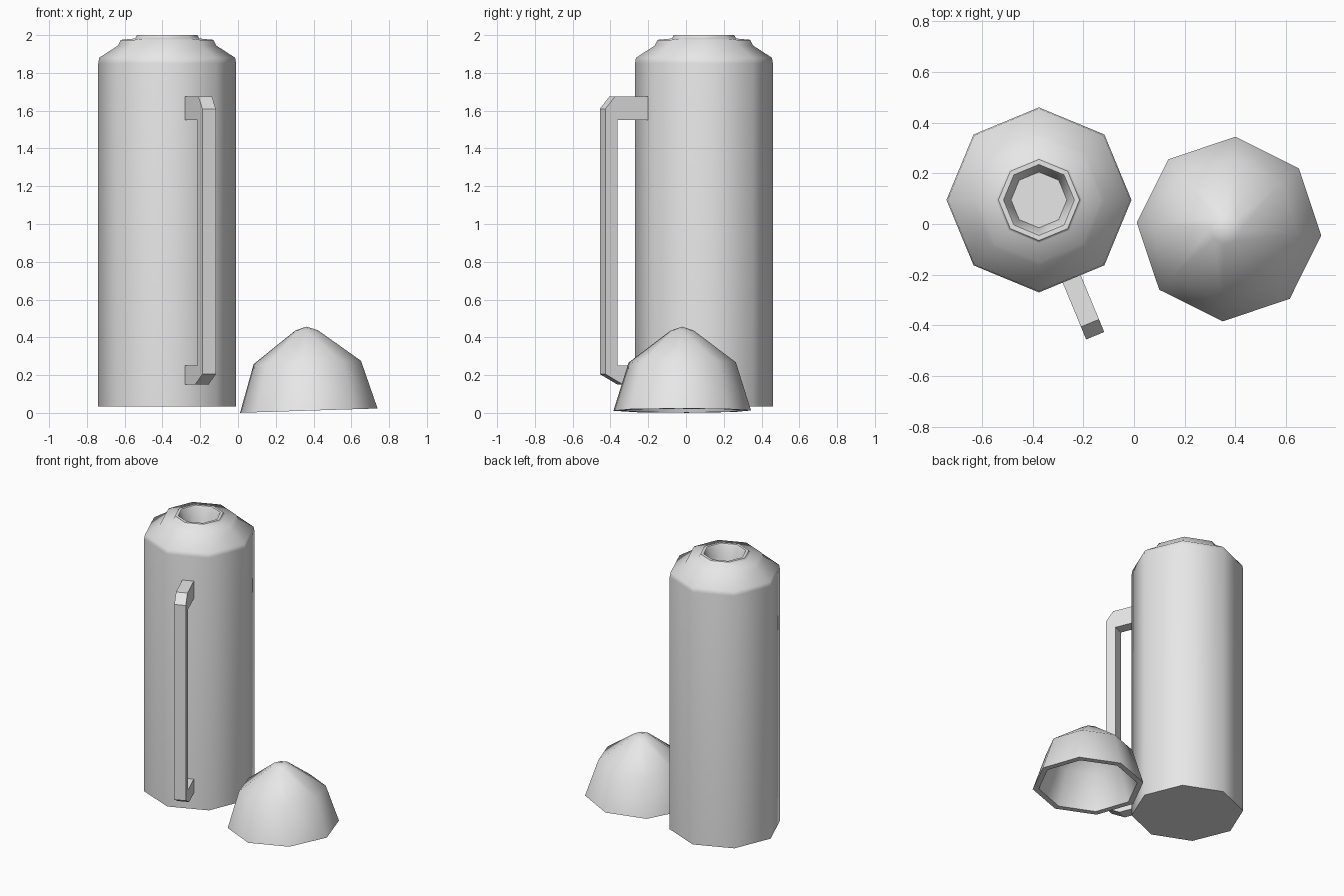
import bpy, bmesh
from math import radians, sin, cos, pi
from mathutils import Matrix

cube = bpy.data.objects.get("Cube")
if cube:
    bpy.data.objects.remove(cube, do_unlink=True)

grey = bpy.data.materials.new("light_grey")
grey.use_nodes = True
grey.diffuse_color = (0.8, 0.8, 0.8, 1)
grey.node_tree.nodes["Principled BSDF"].inputs["Base Color"].default_value = (0.8, 0.8, 0.8, 1)

SIDES = 8


def finish(name, bm, smooth):
    """Turn a bmesh into a finished object."""
    bmesh.ops.recalc_face_normals(bm, faces=bm.faces)
    mesh = bpy.data.meshes.new(name)
    for f in bm.faces:
        f.smooth = smooth
    bm.to_mesh(mesh)
    bm.free()
    if smooth:
        mesh.set_sharp_from_angle(angle=radians(60))
    mesh.materials.append(grey)
    obj = bpy.data.objects.new(name, mesh)
    bpy.context.collection.objects.link(obj)
    return obj


def lathe(name, profile):
    """Revolve an (r, z) profile; a point with r = 0 becomes a single pole."""
    bm = bmesh.new()
    rings = []
    for r, z in profile:
        if r == 0:
            rings.append([bm.verts.new((0, 0, z))] * SIDES)
        else:
            rings.append([bm.verts.new((r * cos(2 * pi * i / SIDES),
                                        r * sin(2 * pi * i / SIDES), z))
                          for i in range(SIDES)])
    for a, b in zip(rings, rings[1:]):
        for i in range(SIDES):
            j = (i + 1) % SIDES
            corners = dict.fromkeys((a[i], a[j], b[j], b[i]))
            bm.faces.new(list(corners))
    return finish(name, bm, True)


def slab(name, outline, width):
    """Extrude an (r, z) outline sideways to the given width."""
    bm = bmesh.new()
    face = bm.faces.new([bm.verts.new((r, -width / 2, z)) for r, z in outline])
    new = bmesh.ops.extrude_face_region(bm, geom=[face])["geom"]
    verts = [v for v in new if isinstance(v, bmesh.types.BMVert)]
    bmesh.ops.translate(bm, verts=verts, vec=(0, width, 0))
    return finish(name, bm, False)


# Flask body: straight wall, sloped shoulder, stepped neck and recessed mouth
flask_centre = (-0.375, 0.095, 0)
body = lathe("flask_body", [
    (0, 0.035), (0.365, 0.035), (0.365, 1.85), (0.36, 1.88),
    (0.26, 1.945), (0.245, 1.975), (0.17, 1.982), (0.16, 2.0),
    (0.14, 2.0), (0.132, 1.985), (0.11, 1.88), (0, 1.88)])
body.location = flask_centre

# Handle: bracket with chamfered outer corners, set on one flat of the body
handle = slab("handle", [
    (0.33, 1.675), (0.526, 1.675), (0.58, 1.61), (0.58, 0.205),
    (0.48, 0.15), (0.33, 0.15), (0.33, 0.25), (0.51, 0.25),
    (0.51, 1.55), (0.33, 1.55)], 0.077)
handle.location = flask_centre
handle.rotation_euler.z = radians(-67.5)

# Cup lid: hollow faceted dome lying beside the flask, slightly tilted
lid = lathe("cup_lid", [
    (0, 0.445), (0.06, 0.425), (0.285, 0.255), (0.365, 0.0),
    (0.325, 0.0), (0.25, 0.235), (0.06, 0.375), (0, 0.39)])
lid.matrix_world = (Matrix.Translation((0.375, -0.02, 0.012))
                    @ Matrix.Rotation(radians(-1.8), 4, 'Y')
                    @ Matrix.Rotation(radians(-4), 4, 'Z'))
